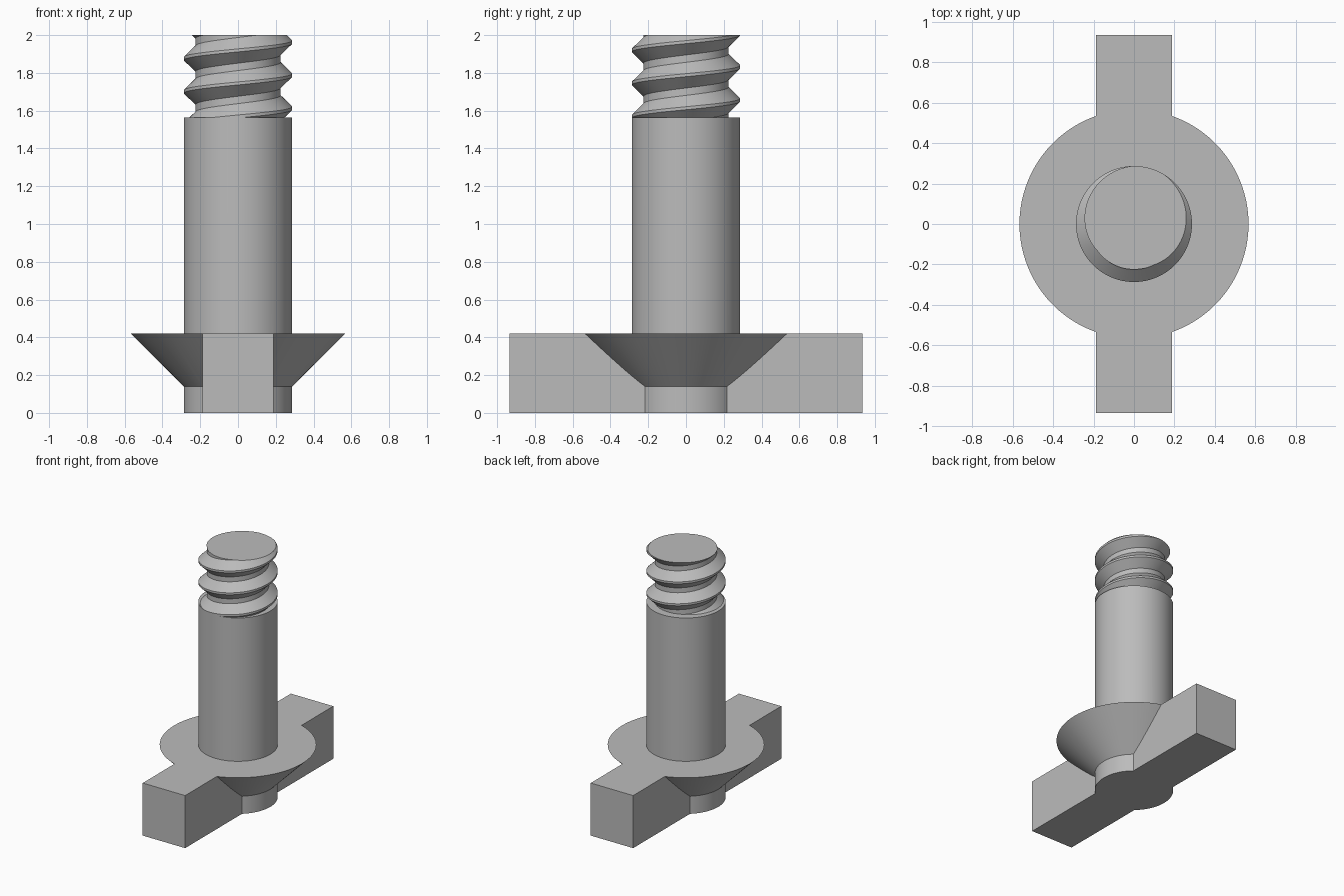
import bpy, bmesh, math
from mathutils import Vector

cube = bpy.data.objects.get("Cube")
if cube:
    bpy.data.objects.remove(cube, do_unlink=True)

SHANK_R, HEAD_R, ROOT_R = 0.287, 0.567, 0.225
HEAD_TOP, NECK_TOP, SHANK_TOP, TOP = 0.42, 0.14, 1.565, 2.0
BAR_W, BAR_L = 0.375, 1.87
PITCH, CREST, FLANK, CREST_Z = 0.175, 0.016, 0.06, 1.963
SIDES = 96

steel = bpy.data.materials.new("grey_steel")
steel.use_nodes = True
GREY = (0.5, 0.5, 0.5, 1)
steel.diffuse_color = GREY
steel.node_tree.nodes["Principled BSDF"].inputs["Base Color"].default_value = GREY


def make_object(name, bm):
    bmesh.ops.recalc_face_normals(bm, faces=bm.faces[:])
    mesh = bpy.data.meshes.new(name)
    bm.to_mesh(mesh)
    bm.free()
    mesh.materials.append(steel)
    obj = bpy.data.objects.new(name, mesh)
    bpy.context.collection.objects.link(obj)
    return obj


def smooth(obj):
    bpy.ops.object.select_all(action='DESELECT')
    obj.select_set(True)
    bpy.context.view_layer.objects.active = obj
    bpy.ops.object.shade_smooth_by_angle(angle=math.radians(30))


def lathe(name, profile):
    """Closed turned solid from (radius, height) points."""
    bm = bmesh.new()
    rings = []
    for r, z in profile:
        rings.append([bm.verts.new((r * math.cos(a), r * math.sin(a), z))
                      for a in (math.tau * i / SIDES for i in range(SIDES))])
    for low, high in zip(rings, rings[1:]):
        for i in range(SIDES):
            j = (i + 1) % SIDES
            bm.faces.new((low[i], low[j], high[j], high[i]))
    bm.faces.new(rings[0])
    bm.faces.new(rings[-1])
    return make_object(name, bm)


# Shank with countersunk head and short neck
shank = lathe("shank_and_head", [
    (SHANK_R, 0), (SHANK_R, NECK_TOP), (HEAD_R, HEAD_TOP),
    (SHANK_R, HEAD_TOP), (SHANK_R, SHANK_TOP)])

# Cross bar, merged into the head
bm = bmesh.new()
bmesh.ops.create_cube(bm, size=1)
bmesh.ops.scale(bm, vec=(BAR_W, BAR_L, HEAD_TOP), verts=bm.verts)
bmesh.ops.translate(bm, vec=(0, 0, HEAD_TOP / 2), verts=bm.verts)
bar = make_object("cross_bar", bm)
union = shank.modifiers.new("join_bar", 'BOOLEAN')
union.operation, union.solver, union.object = 'UNION', 'EXACT', bar
bpy.context.view_layer.objects.active = shank
bpy.ops.object.modifier_apply(modifier=union.name)
bpy.data.objects.remove(bar, do_unlink=True)
smooth(shank)

# Right-handed thread: a sheared tube of crests and roots, trimmed at both ends
bm = bmesh.new()
half = CREST / 2
steps = [(-half - FLANK, ROOT_R), (-half, SHANK_R), (half, SHANK_R), (half + FLANK, ROOT_R)]
columns = []
for i in range(SIDES + 1):
    a = math.tau * i / SIDES
    columns.append([
        bm.verts.new((r * math.cos(a), r * math.sin(a),
                      CREST_Z + PITCH * (turn + i / SIDES) + dz))
        for turn in range(-5, 3) for dz, r in steps])
for left, right in zip(columns, columns[1:]):
    for k in range(len(left) - 1):
        bm.faces.new((left[k], right[k], right[k + 1], left[k + 1]))
bmesh.ops.remove_doubles(bm, verts=bm.verts[:], dist=1e-4)
for height, up in ((SHANK_TOP - 0.002, -1), (TOP, 1)):
    cut = bmesh.ops.bisect_plane(
        bm, geom=bm.verts[:] + bm.edges[:] + bm.faces[:], dist=1e-6,
        plane_co=Vector((0, 0, height)), plane_no=Vector((0, 0, up)), clear_outer=True)
    rim = [e for e in cut["geom_cut"] if isinstance(e, bmesh.types.BMEdge)]
    bmesh.ops.contextual_create(bm, geom=rim)
smooth(make_object("thread", bm))
